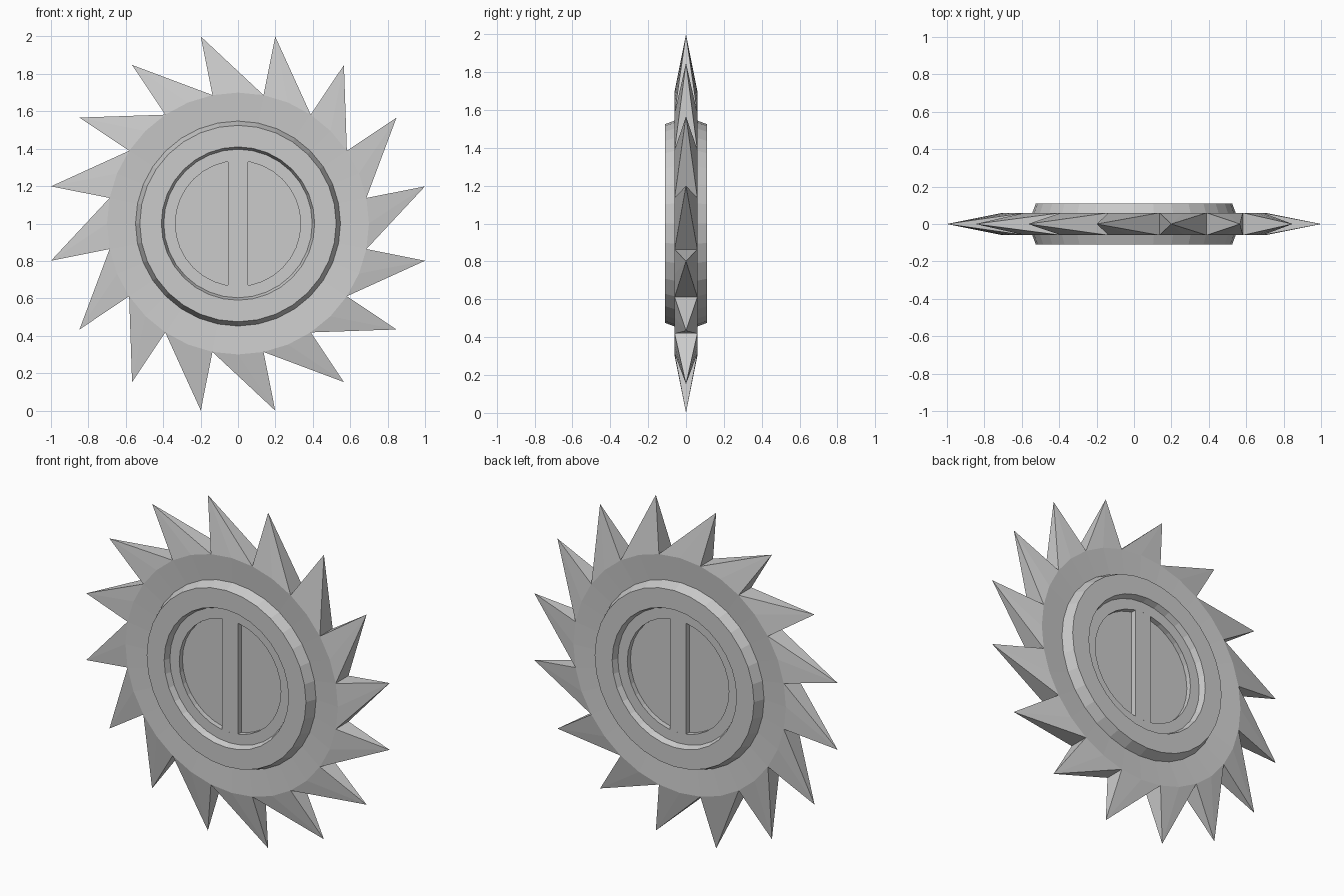
import bpy, bmesh, math
from mathutils import Matrix

cube = bpy.data.objects.get("Cube")
if cube:
    bpy.data.objects.remove(cube, do_unlink=True)

TEETH = 16
SEGMENTS = 2 * TEETH
STEP = 2 * math.pi / SEGMENTS
RIM, TIP, HALF = 0.70, 1.0195, 0.06
CENTRE = 1.0

steel = bpy.data.materials.new("grey_steel")
steel.use_nodes = True
colour = (0.6, 0.6, 0.6, 1)
steel.diffuse_color = colour
steel.node_tree.nodes["Principled BSDF"].inputs["Base Color"].default_value = colour


def polar(radius, index, y):
    angle = index * STEP
    return (radius * math.cos(angle), y, radius * math.sin(angle))


def finish(name, bm):
    bmesh.ops.remove_doubles(bm, verts=bm.verts, dist=0.0001)
    bmesh.ops.recalc_face_normals(bm, faces=bm.faces)
    mesh = bpy.data.meshes.new(name)
    bm.to_mesh(mesh)
    bm.free()
    mesh.materials.append(steel)
    obj = bpy.data.objects.new(name, mesh)
    obj.location.z = CENTRE
    bpy.context.collection.objects.link(obj)
    return obj


def lathe(name, profile):
    """Turn a (radius, y) profile around the y axis."""
    bm = bmesh.new()
    verts = [bm.verts.new((r, y, 0)) for r, y in profile]
    edges = [bm.edges.new(pair) for pair in zip(verts, verts[1:])]
    bmesh.ops.spin(bm, geom=verts + edges, cent=(0, 0, 0), axis=(0, 1, 0),
                   angle=2 * math.pi, steps=SEGMENTS)
    return finish(name, bm)


# Dished disc with a raised, recessed hub on both sides
side = [(RIM, HALF), (0.548, 0.048), (0.525, 0.11), (0.41, 0.11),
        (0.397, 0.075), (0.335, 0.075), (0.335, 0.045), (0, 0.045)]
lathe("blade_body", [(r, -y) for r, y in reversed(side)] + side)

# Bar crossing the hub recess, level with its ledge
bm = bmesh.new()
bmesh.ops.create_cube(bm, size=1, matrix=Matrix.Diagonal((0.108, 0.15, 0.668, 1)))
finish("hub_bar", bm)

# Raked teeth, each a wedge from the rim to a central point
bm = bmesh.new()
for tooth in range(TEETH):
    end = 2 * tooth + 1
    tip = bm.verts.new(polar(TIP, end, 0))
    front, back = ([bm.verts.new(polar(RIM, end - i, y)) for i in range(3)]
                   for y in (-HALF, HALF))
    loop = front + back[::-1]
    for a, b in zip(loop, loop[1:] + loop[:1]):
        bm.faces.new((a, b, tip))
# Neighbouring wedges share their root edges
finish("teeth", bm)
